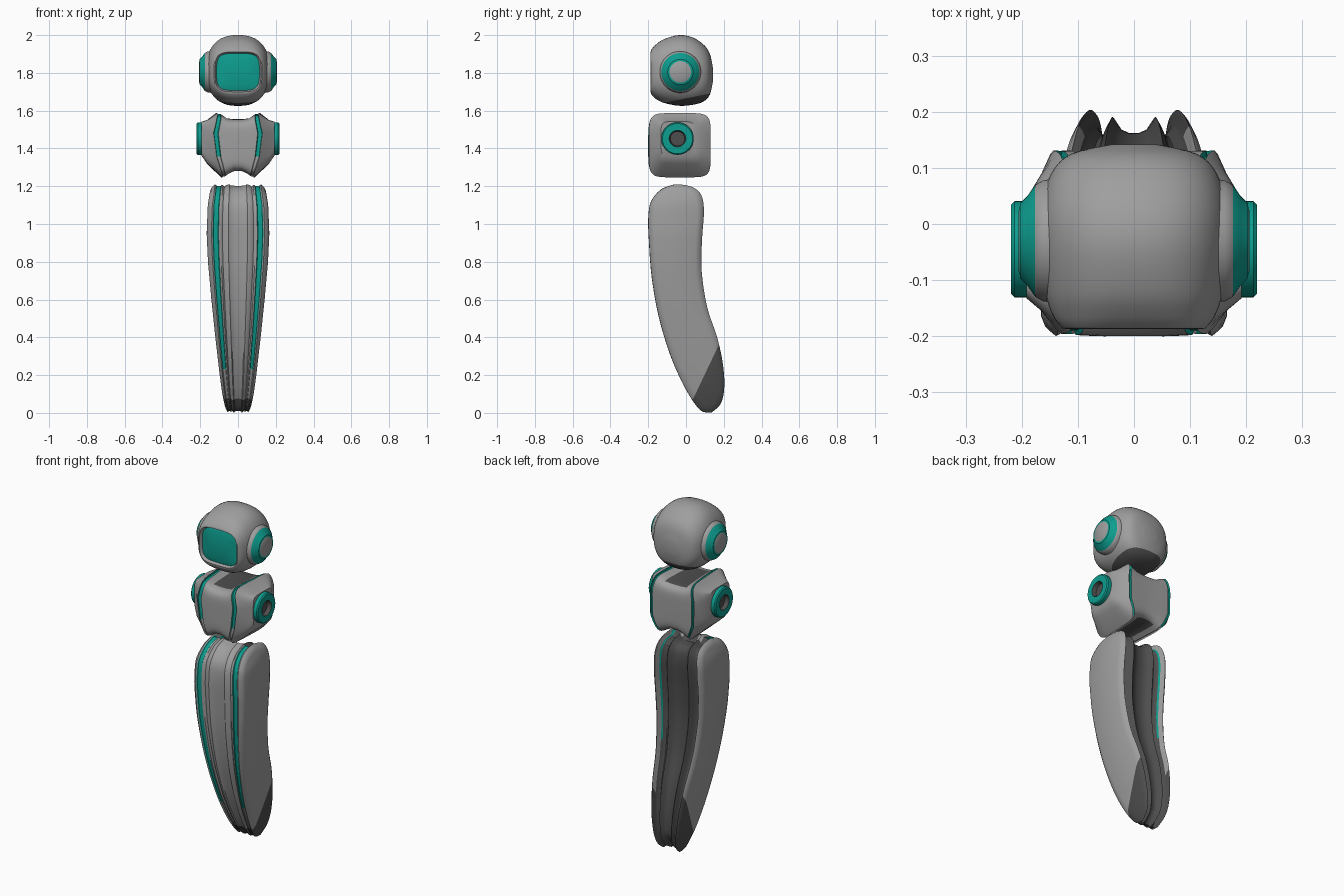
import bpy, bmesh, math
from mathutils import Vector

if "Cube" in bpy.data.objects:
    bpy.data.objects.remove(bpy.data.objects["Cube"])


def material(name, rgb):
    m = bpy.data.materials.new(name)
    m.diffuse_color = (*rgb, 1)
    m.use_nodes = True
    m.node_tree.nodes["Principled BSDF"].inputs["Base Color"].default_value = m.diffuse_color
    return m


MATS = [material("shell grey", (0.345, 0.345, 0.345)),
        material("teal", (0.004, 0.34, 0.275)),
        material("dark grey", (0.075, 0.075, 0.075))]
GREY, TEAL, DARK = 0, 1, 2


def interp(table, v):
    if v <= table[0][0]:
        return table[0][1]
    for (a, p), (b, q) in zip(table, table[1:]):
        if v <= b:
            return p + (q - p) * (v - a) / (b - a)
    return table[-1][1]


def spline(pts, steps):
    """Catmull-Rom through tuples of any length."""
    out = []
    for i in range(len(pts) - 1):
        a, b, c, d = pts[max(i - 1, 0)], pts[i], pts[i + 1], pts[min(i + 2, len(pts) - 1)]
        for k in range(steps):
            t = k / steps
            out.append(tuple(0.5 * (2 * q + (r - p) * t + (2 * p - 5 * q + 4 * r - s) * t * t
                                    + (3 * q - p - 3 * r + s) * t ** 3)
                             for p, q, r, s in zip(a, b, c, d)))
    out.append(tuple(pts[-1]))
    return out


def oval(h, v, n, count=56):
    """Superellipse points, first and last straddling angle zero."""
    pts = []
    for i in range(count):
        a = 2 * math.pi * (i + 0.5) / count
        c, s = math.cos(a), math.sin(a)
        pts.append((math.copysign(abs(c) ** (2 / n), c) * h,
                    math.copysign(abs(s) ** (2 / n), s) * v))
    return pts


def loft(name, rings, rule, cuts=(), angle=35):
    """Skin closed rings, cap both ends with strips, colour by rule(band, centre)."""
    bm = bmesh.new()
    band = bm.faces.layers.int.new("band")
    vs = [[bm.verts.new(p) for p in r] for r in rings]
    n = len(vs[0])
    for i in range(len(vs) - 1):
        for j in range(n):
            k = (j + 1) % n
            bm.faces.new((vs[i][j], vs[i][k], vs[i + 1][k], vs[i + 1][j]))[band] = i
    for r, b in ((vs[0], -1), (vs[-1], len(vs) - 1)):
        for j in range(n // 2 - 1):
            bm.faces.new((r[j], r[j + 1], r[n - 2 - j], r[n - 1 - j]))[band] = b
    for co, no in cuts:
        bmesh.ops.bisect_plane(bm, geom=bm.verts[:] + bm.edges[:] + bm.faces[:],
                               plane_co=co, plane_no=no)
    bmesh.ops.recalc_face_normals(bm, faces=bm.faces)
    for f in bm.faces:
        f.material_index = rule(f[band], f.calc_center_median())
    me = bpy.data.meshes.new(name)
    bm.to_mesh(me)
    bm.free()
    ob = bpy.data.objects.new(name, me)
    bpy.context.collection.objects.link(ob)
    for m in MATS:
        me.materials.append(m)
    bpy.ops.object.select_all(action='DESELECT')
    ob.select_set(True)
    bpy.context.view_layer.objects.active = ob
    bpy.ops.object.shade_smooth_by_angle(angle=math.radians(angle))
    return ob


# head: rings from visor to the rear (y, half width, z low, z high, roundness)
visor = [(-.178, .08, 1.735, 1.875, 4), (-.17, .113, 1.707, 1.903, 4),
         (-.187, .121, 1.70, 1.911, 4)]
shell = spline([(-.186, .127, 1.69, 1.92, 3.4), (-.165, .144, 1.666, 1.945, 2.8),
                (-.12, .159, 1.642, 1.977, 2.5), (-.04, .168, 1.626, 2.0, 2.4),
                (.03, .166, 1.63, 1.99, 2.4), (.09, .148, 1.647, 1.953, 2.4),
                (.125, .112, 1.682, 1.905, 2.3), (.142, .04, 1.75, 1.83, 2)], 4)
rings = [[(h, y, (lo + hi) / 2 + v) for h, v in oval(w, (hi - lo) / 2, n)]
         for y, w, lo, hi, n in visor + shell]


def head_colour(b, c):
    if b < 1:
        return TEAL
    return DARK if c.z < 1.655 + .2 * (c.y + .05) else GREY


loft("head", rings, head_colour, cuts=[((0, -.05, 1.655), (0, -.2, 1))])


# turned parts on both sides: profile of (x, radius)
def turned(name, profile, y, z, colours):
    for side, label in ((1, "right"), (-1, "left")):
        rings = [[(side * x, y + a, z + b) for a, b in oval(r, r, 2)] for x, r in profile]
        loft(name + "_" + label, rings, lambda b, c: colours[b + 1])


turned("ear", [(.12, .114), (.162, .108), (.176, .1), (.19, .08), (.203, .067),
               (.204, .057), (.206, .054)], -.03, 1.805,
       [GREY, GREY, GREY, TEAL, TEAL, TEAL, GREY, GREY])
turned("shoulder_joint", [(.13, .086), (.213, .086), (.219, .08), (.219, .044),
                          (.195, .038)], -.045, 1.452,
       [TEAL, TEAL, TEAL, TEAL, DARK, DARK])

# torso: one shell with recessed teal seams that follow curved lines front and back
FRONT_SEAM = [(1.24, .062), (1.4, .106), (1.47, .11), (1.59, .086)]
BACK_SEAM = [(1.24, .085), (1.35, .132), (1.5, .135), (1.59, .115)]


def seam_x(k, y, z):
    t = min(max((y + .2) / .33, 0), 1)
    s = interp(FRONT_SEAM, z) * (1 - t) + interp(BACK_SEAM, z) * t
    return s * (min(k, .98) + max(k - .98, 0) * (1 - .6 * t))


# (seam factor, fixed x, y low, y high, z low, z high)
half = [(.25, 0, -.2, .128, 1.28, 1.555), (.6, 0, -.2, .13, 1.268, 1.56),
        (.96, 0, -.198, .131, 1.252, 1.582), (.98, 0, -.19, .121, 1.262, 1.575),
        (1.17, 0, -.19, .121, 1.26, 1.575), (1.2, 0, -.196, .131, 1.247, 1.587),
        (1.3, 0, -.186, .125, 1.255, 1.58), (0, .165, -.155, .09, 1.32, 1.55),
        (0, .192, -.132, .045, 1.36, 1.542)]


def torso_ring(k, fx, y0, y1, z0, z1, side):
    out = []
    for a, b in oval((y1 - y0) / 2, (z1 - z0) / 2, 6):
        y, z = (y0 + y1) / 2 + a, (z0 + z1) / 2 + b
        out.append((side * (fx + seam_x(k, y, z)), y, z))
    return out


rings = [torso_ring(*r, -1) for r in reversed(half)] + [torso_ring(*r, 1) for r in half]


def torso_colour(b, c):
    if 6 < b < 10 and -.14 < c.y < .09 and not 1.3 < c.z < 1.54:    # neck and waist
        return DARK
    in_seam = b in (3, 4, 5, 11, 12, 13)
    return TEAL if in_seam and c.z > (1.38 if c.y < 0 else 1.27) else GREY


loft("torso", rings, torso_colour)

# lower body: side outline as matching front and back edges (y, z)
front = spline([(-.06, 1.21), (-.13, 1.185), (-.185, 1.12), (-.2, 1.03), (-.196, .9),
                (-.182, .72), (-.145, .51), (-.085, .31), (-.02, .16), (.035, .065),
                (.075, .015), (.105, .002)], 4)
back = spline([(-.03, 1.21), (.035, 1.195), (.08, 1.155), (.095, 1.07), (.085, .92),
               (.083, .75), (.112, .56), (.165, .4), (.195, .26), (.203, .14),
               (.185, .05), (.135, .002)], 4)
WIDTH = [(0, .062), (.1, .083), (.2, .097), (.4, .12), (.6, .141), (.8, .159),
         (.95, .166), (1.1, .16), (1.21, .142)]
MIDDLE = [(.1, .11), (.3, .05), (.5, 0), (.8, -.05)]
# layers from the middle out: (share of width, front inset, back inset)
layers = [(.1, .008, .045), (.26, .006, .038), (.31, .0, .03), (.42, .003, .014),
          (.5, .012, .03), (.56, .004, .045), (.62, .004, .05), (.64, .009, .05),
          (.75, .009, .036), (.79, .009, .028), (.81, .004, .012), (.85, .001, .0),
          (.9, .008, .006), (.96, .018, .018), (1.0, .034, .034)]


def body_ring(u, df, db, side):
    mids = [((f[0] + b[0]) / 2, min(max((f[1] + b[1]) / 2, .08), 1.11))
            for f, b in zip(front, back)]

    def pull(edge, depth):
        out = []
        for p, m in zip(edge, mids):
            p = Vector(p)
            out.append(p + (Vector(m) - p).normalized() * depth)
        return out
    loop = pull(front, df) + pull(back, db)[::-1]
    return [(side * u * interp(WIDTH, p.y), p.x, p.y) for p in loop]


rings = [body_ring(*r, -1) for r in reversed(layers)] + [body_ring(*r, 1) for r in layers]


def body_colour(b, c):
    if c.z < .1 + 2.1 * (c.y - .05):
        return DARK
    layer = b - 15 if b >= 15 else 13 - b
    if c.y > interp(MIDDLE, c.z) and c.z < 1.195:    # rear channel
        if layer == 8 and c.z > .6:
            return TEAL
        return DARK if layer < 9 else GREY
    return TEAL if layer in (6, 7, 8, 9) and c.z > .23 else GREY


loft("lower_body", rings, body_colour, cuts=[((0, .05, .1), (0, -2.1, 1))], angle=40)
